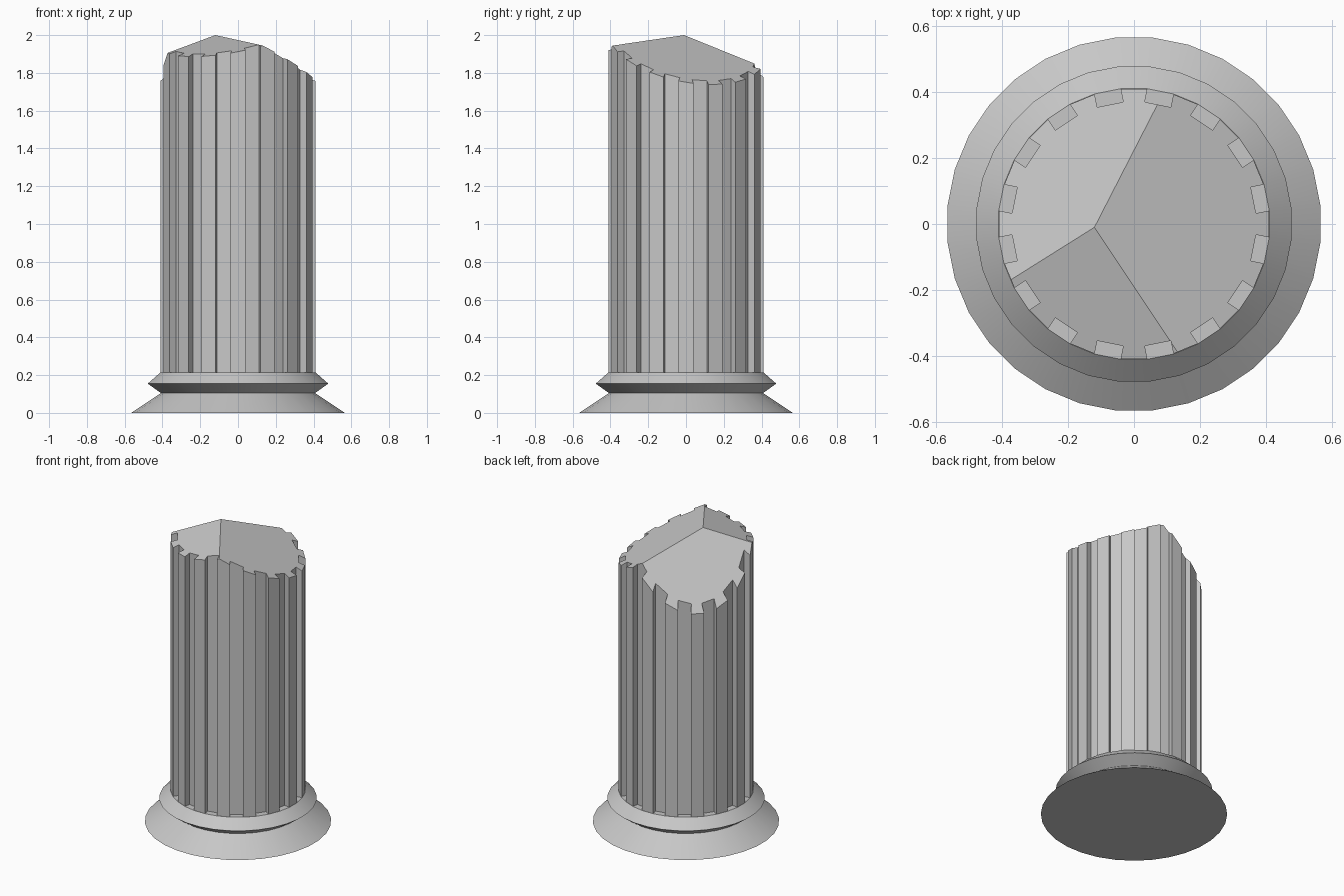
import bpy, bmesh
from math import sin, cos, pi
from mathutils import Vector

cube = bpy.data.objects.get("Cube")
if cube:
    bpy.data.objects.remove(cube, do_unlink=True)

SIDES = 32
STEP = 2 * pi / SIDES

# One stone colour
stone = bpy.data.materials.new("grey stone")
stone.use_nodes = True
colour = (0.57, 0.57, 0.57, 1)
stone.diffuse_color = colour
stone.node_tree.nodes["Principled BSDF"].inputs["Base Color"].default_value = colour


def add_object(name, bm):
    bmesh.ops.recalc_face_normals(bm, faces=bm.faces[:])
    mesh = bpy.data.meshes.new(name)
    bm.to_mesh(mesh)
    bm.free()
    mesh.materials.append(stone)
    obj = bpy.data.objects.new(name, mesh)
    bpy.context.collection.objects.link(obj)
    return obj


def polar(radius, angle, z=0):
    return Vector((radius * cos(angle), radius * sin(angle), z))


def loft(rings):
    """Join rings of points from bottom to top and cap both ends."""
    bm = bmesh.new()
    loops = [[bm.verts.new(p) for p in ring] for ring in rings]
    for low, high in zip(loops, loops[1:]):
        for i in range(len(low)):
            j = (i + 1) % len(low)
            bm.faces.new((low[i], low[j], high[j], high[i]))
    bm.faces.new(loops[0][::-1])
    bm.faces.new(loops[-1])
    return bm


# Moulded base: round profile of (radius, height)
profile = [(0.568, 0), (0.41, 0.105), (0.48, 0.155), (0.412, 0.215)]
base = add_object("base", loft(
    [[polar(r, (i + 0.5) * STEP, z) for i in range(SIDES)] for r, z in profile]))
bpy.ops.object.select_all(action='DESELECT')
base.select_set(True)
bpy.context.view_layer.objects.active = base
bpy.ops.object.shade_smooth_by_angle(angle=pi / 6)

# Fluted shaft: every other side is a square groove
RADIUS, DEPTH = 0.411, 0.04
outline = []
for k in range(SIDES // 2):
    middle = (2 * k + 1) * STEP
    start = polar(RADIUS, middle - STEP / 2)
    end = polar(RADIUS, middle + STEP / 2)
    inward = polar(-DEPTH, middle)
    outline += [start, start + inward, end + inward, end]
shaft = loft([[p + Vector((0, 0, z)) for p in outline] for z in (0.2, 2.2)])

# Broken top: three sloping cuts that meet at a peak
peak = Vector((-0.12, -0.01, 2.0))
ridges = [Vector((0.13, -0.385, 1.945)), Vector((0.07, 0.36, 1.85)),
          Vector((-0.375, -0.17, 1.905))]
for i in range(3):
    normal = (ridges[i] - peak).cross(ridges[(i + 1) % 3] - peak).normalized()
    cut = bmesh.ops.bisect_plane(
        shaft, geom=shaft.verts[:] + shaft.edges[:] + shaft.faces[:],
        dist=1e-5, plane_co=peak, plane_no=normal, clear_outer=True)
    rim = [e for e in cut["geom_cut"]
           if isinstance(e, bmesh.types.BMEdge) and e.is_boundary]
    bmesh.ops.edgeloop_fill(shaft, edges=rim)
add_object("fluted_shaft", shaft)
